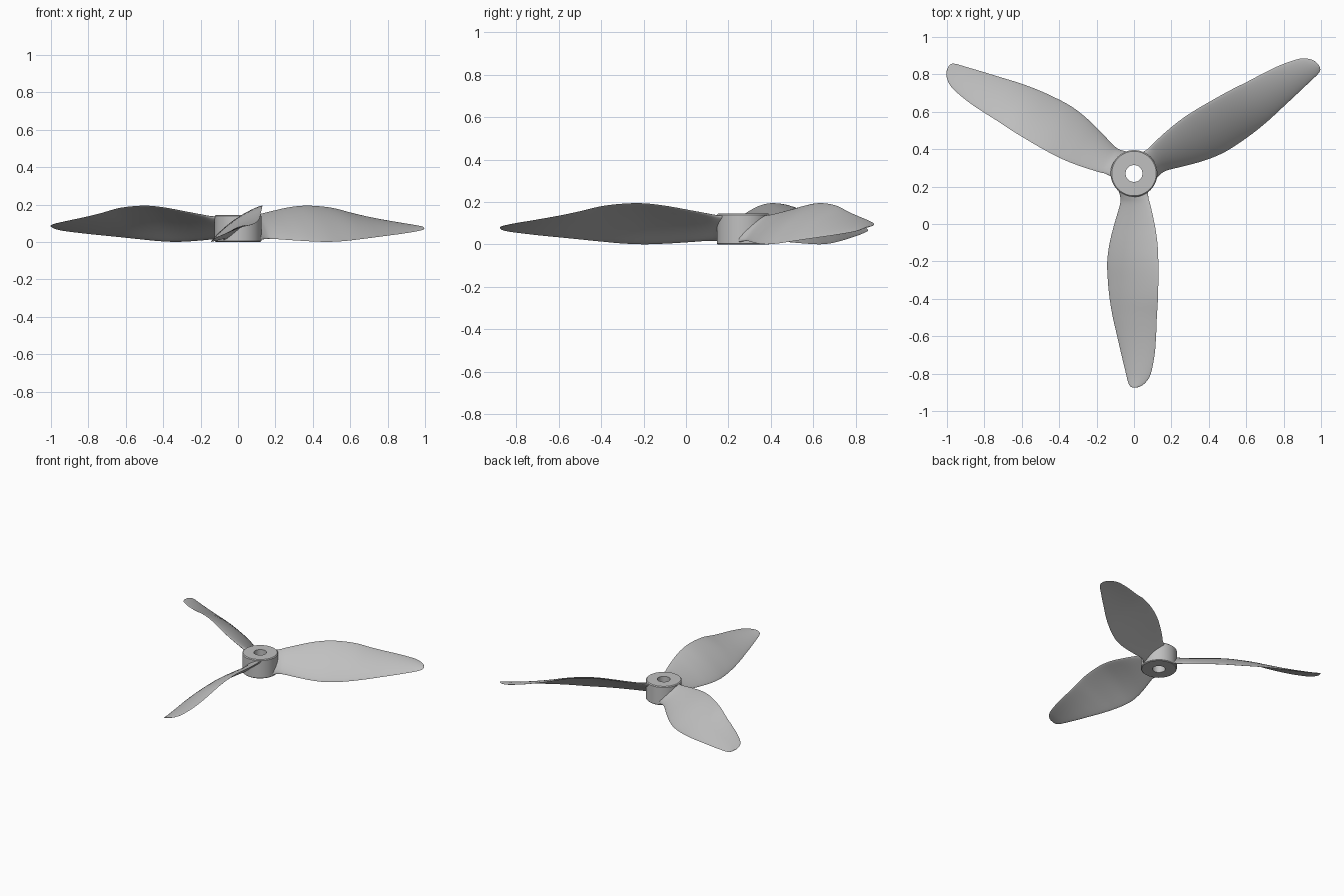
import bpy, bmesh, math
from mathutils import Vector, Matrix

if "Cube" in bpy.data.objects:
    bpy.data.objects.remove(bpy.data.objects["Cube"], do_unlink=True)

# One grey plastic for everything
grey = bpy.data.materials.new("grey plastic")
grey.use_nodes = True
colour = (0.53, 0.53, 0.53, 1)
grey.diffuse_color = colour
grey.node_tree.nodes["Principled BSDF"].inputs["Base Color"].default_value = colour

HUB_CENTRE = Vector((0, 0.27, 0))
SIDES = 64
STEPS = 5
RING = 28


def finish(name, bm, angle):
    bmesh.ops.recalc_face_normals(bm, faces=bm.faces)
    mesh = bpy.data.meshes.new(name)
    bm.to_mesh(mesh)
    bm.free()
    mesh.materials.append(grey)
    obj = bpy.data.objects.new(name, mesh)
    bpy.context.collection.objects.link(obj)
    bpy.ops.object.select_all(action='DESELECT')
    obj.select_set(True)
    bpy.context.view_layer.objects.active = obj
    bpy.ops.object.shade_smooth_by_angle(angle=math.radians(angle))
    return obj


def bridge(bm, first, second):
    count = len(first)
    for i in range(count):
        j = (i + 1) % count
        bm.faces.new((first[i], first[j], second[j], second[i]))


def smooth_between(a, b, c, d, t):
    """Catmull-Rom value between b and c."""
    return 0.5 * (2 * b + (c - a) * t + (2 * a - 5 * b + 4 * c - d) * t * t
                  + (3 * b - a - 3 * c + d) * t ** 3)


# Hub: a turned sleeve with a shaft hole
bm = bmesh.new()
profile = [(0.045, 0), (0.12, 0), (0.125, 0.005), (0.125, 0.139), (0.119, 0.145), (0.045, 0.145)]
rings = []
for radius, z in profile:
    rings.append([bm.verts.new((radius * math.cos(math.tau * k / SIDES),
                                radius * math.sin(math.tau * k / SIDES), z))
                  for k in range(SIDES)])
for i, ring in enumerate(rings):
    bridge(bm, ring, rings[(i + 1) % len(rings)])
hub = finish("hub", bm, 30)
hub.location = HUB_CENTRE

# Blade stations: radius, low edge x, high edge x, low edge z, high edge z, thickness
stations = [Vector(s) for s in (
    (0.09, -0.082, 0.075, 0.012, 0.134, 0.044),
    (0.13, -0.072, 0.077, 0.017, 0.138, 0.032),
    (0.17, -0.076, 0.088, 0.017, 0.146, 0.023),
    (0.27, -0.105, 0.11, 0.01, 0.165, 0.019),
    (0.37, -0.13, 0.125, 0.004, 0.183, 0.018),
    (0.47, -0.143, 0.13, 0.001, 0.194, 0.017),
    (0.57, -0.14, 0.13, 0.005, 0.192, 0.016),
    (0.67, -0.13, 0.128, 0.014, 0.18, 0.015),
    (0.77, -0.113, 0.122, 0.024, 0.156, 0.014),
    (0.87, -0.09, 0.118, 0.034, 0.135, 0.013),
    (0.97, -0.067, 0.11, 0.044, 0.117, 0.012),
    (1.07, -0.043, 0.09, 0.056, 0.1, 0.01),
    (1.115, -0.032, 0.064, 0.063, 0.091, 0.008),
    (1.138, -0.02, 0.035, 0.07, 0.085, 0.006),
    (1.145, -0.004, 0.01, 0.076, 0.081, 0.003))]


def blade_ring(bm, station):
    """Thin cambered section with rounded edges."""
    r, x_low, x_high, z_low, z_high, thick = station
    low, high = Vector((x_low, -r, z_low)), Vector((x_high, -r, z_high))
    chord = high - low
    normal = Vector((-chord.z, 0, chord.x)).normalized()
    verts = []
    for k in range(RING):
        a = math.tau * k / RING
        u = (1 - math.cos(a)) / 2
        camber = 0.05 * chord.length * 4 * u * (1 - u)
        verts.append(bm.verts.new(low + chord * u + normal * (camber + thick / 2 * math.sin(a))))
    return verts


def make_blade(name, turn):
    bm = bmesh.new()
    rings = []
    last = len(stations) - 1
    for i in range(last):
        quad = [stations[min(max(i + o, 0), last)] for o in (-1, 0, 1, 2)]
        for s in range(STEPS):
            rings.append(blade_ring(bm, smooth_between(*quad, s / STEPS)))
    rings.append(blade_ring(bm, stations[last]))
    for first, second in zip(rings, rings[1:]):
        bridge(bm, first, second)
    bm.faces.new(rings[0])
    bm.faces.new(rings[-1])
    bm.transform(Matrix.Rotation(turn, 4, 'Z'))
    blade = finish(name, bm, 50)
    blade.location = HUB_CENTRE


# Three blades evenly spaced, one straight to the front
for i, name in enumerate(("front_blade", "left_blade", "right_blade")):
    make_blade(name, i * math.tau / 3)
